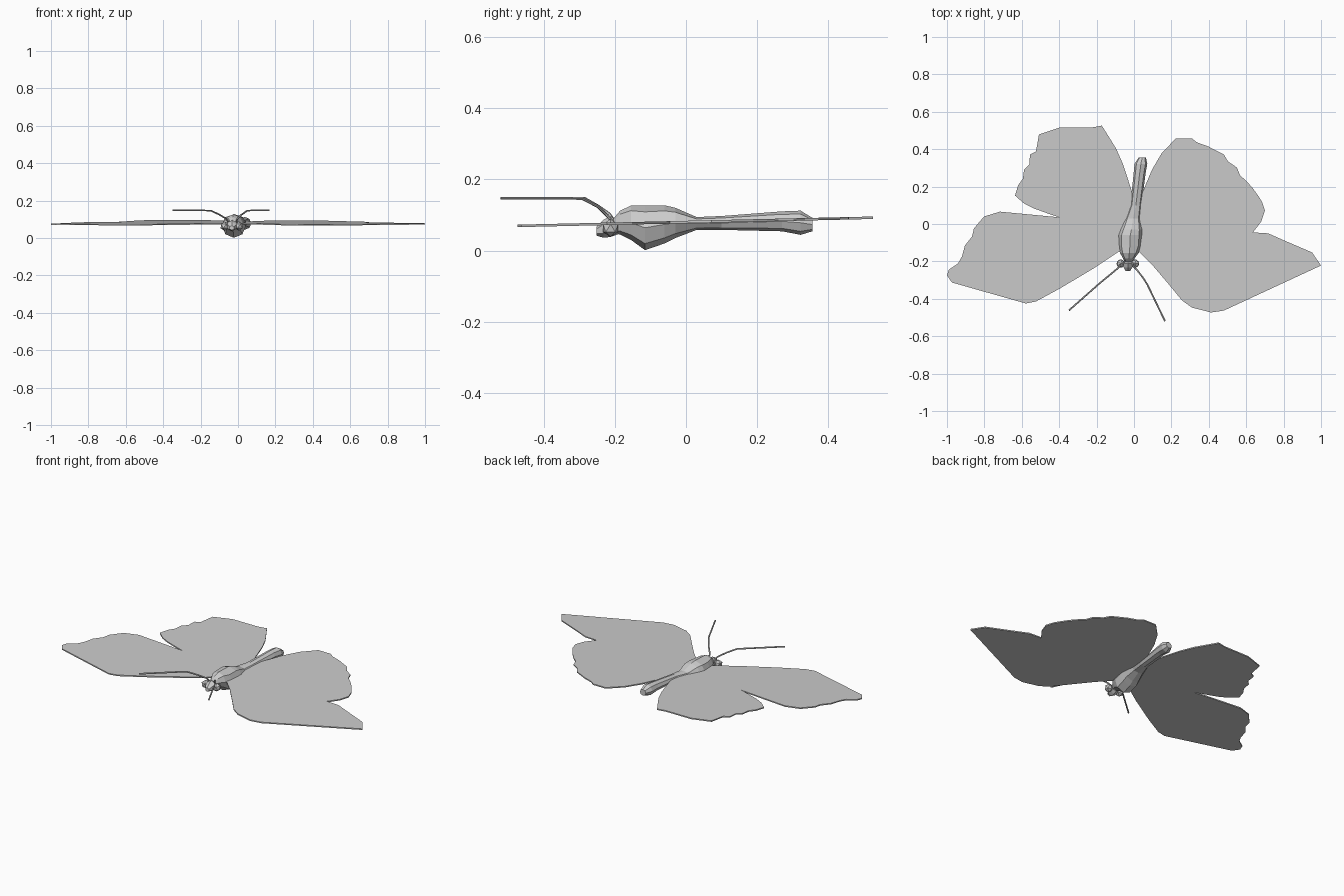
import bpy, bmesh, math
from mathutils import Vector

if "Cube" in bpy.data.objects:
    bpy.data.objects.remove(bpy.data.objects["Cube"], do_unlink=True)

grey = bpy.data.materials.new("plain grey")
grey.use_nodes = True
GREY = (0.6, 0.6, 0.6, 1)
grey.diffuse_color = GREY
grey.node_tree.nodes["Principled BSDF"].inputs["Base Color"].default_value = GREY


def finish(name, bm):
    """Turn a bmesh into a flat shaded object."""
    bmesh.ops.recalc_face_normals(bm, faces=bm.faces)
    mesh = bpy.data.meshes.new(name)
    bm.to_mesh(mesh)
    bm.free()
    mesh.materials.append(grey)
    ob = bpy.data.objects.new(name, mesh)
    bpy.context.collection.objects.link(ob)
    return ob


def wing(name, outline, thick=0.007):
    """Thin plate cut to the outline, tilted slightly up to the back."""
    bm = bmesh.new()
    verts = [bm.verts.new((x, y, 0.0765 + 0.023 * y)) for x, y in outline]
    face = bm.faces.new(verts)
    ext = bmesh.ops.extrude_face_region(bm, geom=[face])
    new = [g for g in ext["geom"] if isinstance(g, bmesh.types.BMVert)]
    bmesh.ops.translate(bm, verts=new, vec=(0, 0, thick))
    bmesh.ops.triangulate(bm, faces=[f for f in bm.faces if len(f.verts) > 4])
    finish(name, bm)


def loft(name, sections, sides=8):
    """Skin oval rings; each section is (centre x, y, half width, bottom z, top z)."""
    bm = bmesh.new()
    rings = []
    for cx, y, w, lo, hi in sections:
        ring = []
        for i in range(sides):
            a = 2 * math.pi * i / sides + math.pi / 2
            ring.append(bm.verts.new((cx + w * math.cos(a), y,
                                      (lo + hi) / 2 + (hi - lo) / 2 * math.sin(a))))
        rings.append(ring)
    for r, s in zip(rings, rings[1:]):
        for i in range(sides):
            j = (i + 1) % sides
            bm.faces.new((r[i], r[j], s[j], s[i]))
    bm.faces.new(rings[0])
    bm.faces.new(rings[-1])
    finish(name, bm)


def antenna(name, path, radius=0.0045, sides=6):
    """Thin tube along a bent path."""
    pts = [Vector(p) for p in path]
    bm = bmesh.new()
    rings = []
    for k, p in enumerate(pts):
        d = (pts[min(k + 1, len(pts) - 1)] - pts[max(k - 1, 0)]).normalized()
        u = d.cross(Vector((0, 0, 1))).normalized()
        v = u.cross(d)
        rings.append([bm.verts.new(p + radius * (u * math.cos(t) + v * math.sin(t)))
                      for t in (2 * math.pi * i / sides for i in range(sides))])
    for r, s in zip(rings, rings[1:]):
        for i in range(sides):
            j = (i + 1) % sides
            bm.faces.new((r[i], r[j], s[j], s[i]))
    bm.faces.new(rings[0])
    bm.faces.new(rings[-1])
    finish(name, bm)


# Wings: ragged outlines, each with a notch between fore and hind lobes
wing("left_wing", [
    (0.01, 0.10), (0.048, 0.175), (0.096, 0.29), (0.15, 0.382), (0.225, 0.458),
    (0.31, 0.457), (0.337, 0.436), (0.396, 0.415), (0.48, 0.372), (0.503, 0.334),
    (0.55, 0.302), (0.567, 0.26), (0.604, 0.227), (0.636, 0.19), (0.663, 0.152),
    (0.684, 0.12), (0.70, 0.072), (0.68, 0.013), (0.636, -0.045), (0.717, -0.05),
    (0.78, -0.078), (0.866, -0.115), (0.952, -0.152), (1.0, -0.222),
    (0.48, -0.463), (0.412, -0.473), (0.31, -0.447), (0.257, -0.409),
    (0.182, -0.318), (0.096, -0.217), (0.03, -0.152), (-0.01, -0.10)])
wing("right_wing", [
    (0.0, 0.10), (-0.015, 0.185), (-0.032, 0.238), (-0.06, 0.323), (-0.096, 0.404),
    (-0.172, 0.526), (-0.225, 0.516), (-0.396, 0.516), (-0.508, 0.479),
    (-0.524, 0.388), (-0.556, 0.372), (-0.56, 0.318), (-0.588, 0.291),
    (-0.594, 0.243), (-0.62, 0.206), (-0.636, 0.152), (-0.588, 0.11),
    (-0.535, 0.083), (-0.46, 0.056), (-0.402, 0.036), (-0.717, 0.066),
    (-0.802, 0.04), (-0.856, -0.024), (-0.866, -0.067), (-0.904, -0.115),
    (-0.92, -0.174), (-0.941, -0.211), (-0.989, -0.243), (-1.0, -0.275),
    (-0.973, -0.313), (-0.578, -0.425), (-0.524, -0.414), (-0.396, -0.345),
    (-0.209, -0.233), (-0.08, -0.147), (-0.03, -0.10)])

# Thorax and abdomen in one skin, leaning a little to the model's left at the tail
loft("body", [
    (-0.030, -0.205, 0.018, 0.048, 0.088), (-0.028, -0.185, 0.030, 0.045, 0.112),
    (-0.025, -0.155, 0.050, 0.030, 0.126), (-0.022, -0.115, 0.064, 0.001, 0.127),
    (-0.020, -0.060, 0.066, 0.020, 0.127), (-0.014, -0.030, 0.060, 0.035, 0.120),
    (-0.006, 0.030, 0.042, 0.058, 0.094), (0.010, 0.100, 0.030, 0.058, 0.097),
    (0.030, 0.270, 0.032, 0.054, 0.110), (0.037, 0.322, 0.034, 0.044, 0.112),
    (0.044, 0.355, 0.020, 0.054, 0.092)])

# Head
loft("head", [
    (-0.033, -0.252, 0.014, 0.042, 0.066), (-0.032, -0.232, 0.027, 0.036, 0.086),
    (-0.031, -0.212, 0.030, 0.038, 0.096), (-0.030, -0.190, 0.018, 0.046, 0.084)], 6)

# Eyes
for name, x in (("left_eye", 0.005), ("right_eye", -0.071)):
    bm = bmesh.new()
    bmesh.ops.create_icosphere(bm, subdivisions=1, radius=0.025)
    eye = finish(name, bm)
    eye.location = (x, -0.212, 0.063)

# Antennae: rise from the head, then run level
antenna("left_antenna", [
    (-0.010, -0.205, 0.080), (-0.004, -0.225, 0.102), (0.018, -0.248, 0.124),
    (0.050, -0.290, 0.146), (0.072, -0.325, 0.147), (0.166, -0.520, 0.147)])
antenna("right_antenna", [
    (-0.050, -0.200, 0.080), (-0.062, -0.215, 0.102), (-0.100, -0.248, 0.125),
    (-0.145, -0.285, 0.146), (-0.185, -0.318, 0.147), (-0.348, -0.462, 0.147)])
